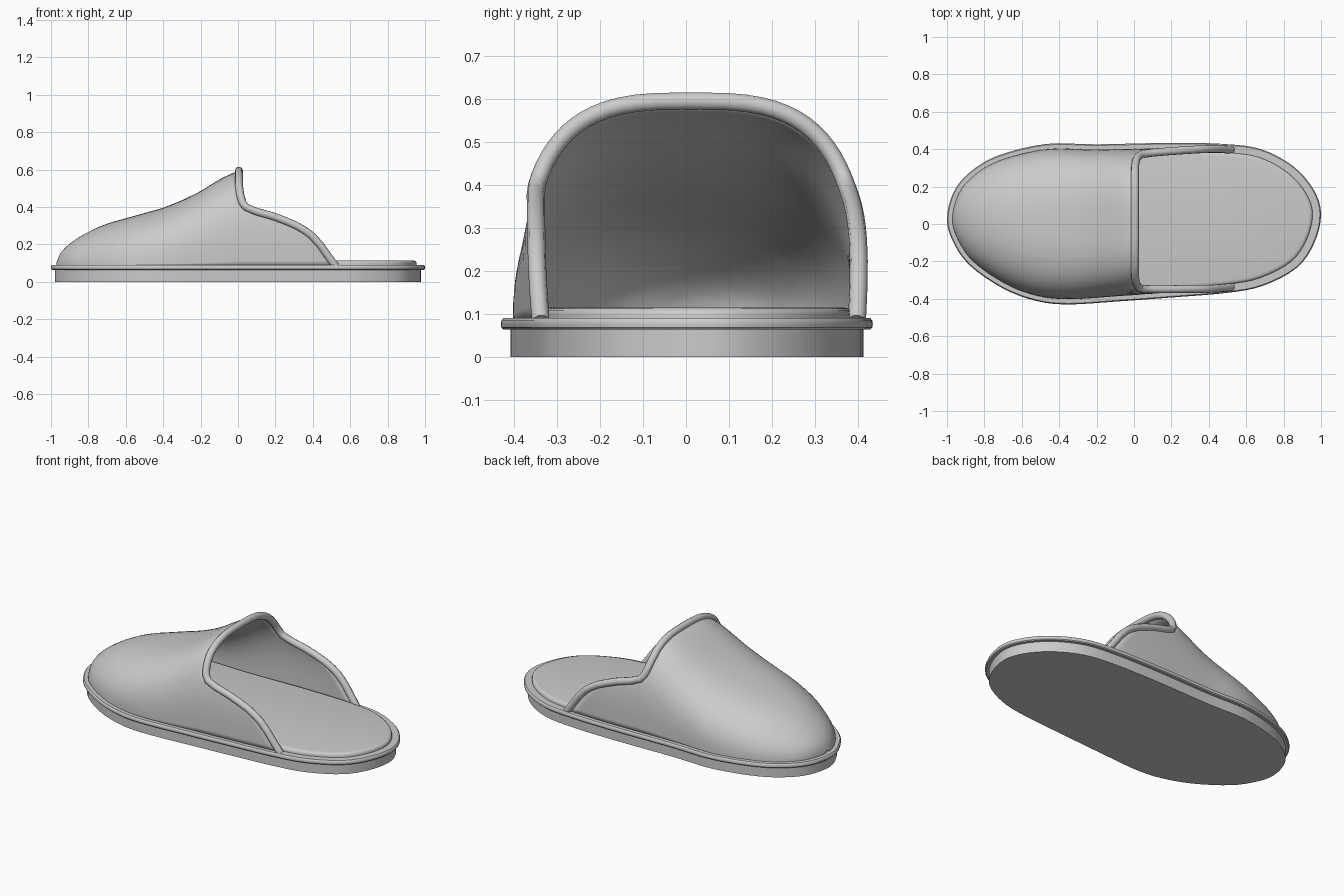
import bpy, bmesh, math
from mathutils import Vector

if "Cube" in bpy.data.objects:
    bpy.data.objects.remove(bpy.data.objects["Cube"])

# Outline of the footbed seen from above (toe at -x, heel at +x)
KEYS = [(-1, .03), (-.965, .17), (-.88, .275), (-.73, .365), (-.47, .428), (-.2, .426),
        (.2, .434), (.48, .428), (.68, .4), (.85, .31), (.96, .185), (1, .055),
        (.965, -.1), (.87, -.235), (.69, -.33), (.5, -.368), (.2, -.393), (-.1, -.415),
        (-.35, -.43), (-.52, -.412), (-.7, -.345), (-.88, -.22), (-.97, -.09)]


def smooth_loop(keys, steps=4):
    """Closed Catmull-Rom loop through the keys."""
    pts, n = [], len(keys)
    for i in range(n):
        a, b, c, d = (Vector(keys[(i + k) % n]) for k in (-1, 0, 1, 2))
        for s in range(steps):
            t = s / steps
            pts.append(.5 * (2 * b + (c - a) * t + (2 * a - 5 * b + 4 * c - d) * t * t
                             + (3 * b - a - 3 * c + d) * t ** 3))
    return pts


def inset(pts, dist):
    """Move a clockwise loop inwards."""
    out, n = [], len(pts)
    for i, p in enumerate(pts):
        t = (pts[(i + 1) % n] - pts[i - 1]).normalized()
        out.append(p + Vector((t.y, -t.x)) * dist)
    return out


def lerp(table, x):
    if x <= table[0][0]:
        return table[0][1]
    for (x0, y0), (x1, y1) in zip(table, table[1:]):
        if x <= x1:
            return y0 + (y1 - y0) * (x - x0) / (x1 - x0)
    return table[-1][1]


def finish(name, bm, angle=35):
    bmesh.ops.recalc_face_normals(bm, faces=bm.faces)
    me = bpy.data.meshes.new(name)
    bm.to_mesh(me)
    bm.free()
    ob = bpy.data.objects.new(name, me)
    bpy.context.collection.objects.link(ob)
    bpy.ops.object.select_all(action='DESELECT')
    ob.select_set(True)
    bpy.context.view_layer.objects.active = ob
    bpy.ops.object.shade_smooth_by_angle(angle=math.radians(angle))
    return ob


OUTLINE = smooth_loop(KEYS)


def slab(name, layers):
    """Stack of inset outlines (inset, z), capped at both ends."""
    bm = bmesh.new()
    rings = [[bm.verts.new((p.x, p.y, z)) for p in inset(OUTLINE, d)] for d, z in layers]
    n = len(OUTLINE)
    for a, b in zip(rings, rings[1:]):
        for i in range(n):
            bm.faces.new((a[i], a[(i + 1) % n], b[(i + 1) % n], b[i]))
    bm.faces.new(rings[0])
    bm.faces.new(rings[-1])
    return finish(name, bm)


# Sole, rounded welt and padded insole
slab("sole", [(.022, 0), (.022, .07)])
slab("welt", [(.022, .064), (.006, .064), (.001, .069), (0, .077), (.001, .085), (.006, .091), (.03, .091)])
slab("insole", [(.045, .085), (.045, .1), (.048, .108), (.055, .113), (.066, .115)])

# Upper: arched sections following the outline and the instep profile
Z0, TOE = .085, -.972
INSTEP = [(-.972, .1), (-.955, .145), (-.93, .178), (-.89, .213), (-.83, .252), (-.75, .292), (-.68, .318),
          (-.6, .34), (-.4, .396), (-.3, .436), (-.2, .485), (-.1, .548), (-.03, .582), (0, .595)]
OPENING = [(.085, .52), (.13, .487), (.2, .437), (.25, .39), (.29, .335), (.32, .27), (.35, .19),
           (.375, .1), (.395, .045), (.42, .025), (.46, .012), (.52, .004), (.6, .004)]
foot = inset(OUTLINE, .028)
left = sorted((p.x, p.y) for p in foot if p.y > .03)
right = sorted((p.x, p.y) for p in foot if p.y < .03)
tip = (TOE, .03)
left, right = [tip] + left, [tip] + right


def section(x, ang):
    """Point on the superelliptic arch at x; ang runs from 0 to pi."""
    yl, yr, h = lerp(left, x), lerp(right, x), lerp(INSTEP, x) - Z0
    k = min(max((x + .8) / .8, 0), 1)
    e = 2 / (2.1 + 1.0 * k)
    c, s = math.cos(ang), max(math.sin(ang), 0)
    f = math.copysign(abs(c) ** e, c)
    return Vector((x, (yl + yr) / 2 + (yl - yr) / 2 * f, Z0 + h * s ** e))


HALF, ROWS = 26, 36
angles = [math.pi / 2 * (i / HALF) ** 1.5 for i in range(HALF + 1)]
angles += [math.pi - a for a in reversed(angles[:-1])]
bm = bmesh.new()
grid = []
for a in angles:
    end = lerp(OPENING, section(0, a).z)
    grid.append([bm.verts.new(section(TOE + .001 + (end - TOE) * (r / ROWS) ** 1.7, a))
                 for r in range(ROWS + 1)])
for a, b in zip(grid, grid[1:]):
    for r in range(ROWS):
        bm.faces.new((a[r], a[r + 1], b[r + 1], b[r]))
edge = [col[-1].co.copy() for col in grid]
bmesh.ops.remove_doubles(bm, verts=bm.verts, dist=.0005)
upper = finish("upper", bm, 60)
thick = upper.modifiers.new("thickness", 'SOLIDIFY')
thick.thickness = .012
thick.offset = -1

# Rolled trim around the opening
cu = bpy.data.curves.new("opening_trim", 'CURVE')
cu.dimensions = '3D'
cu.bevel_depth = .021
cu.bevel_resolution = 3
cu.use_fill_caps = True
sp = cu.splines.new('POLY')
sp.points.add(len(edge) - 1)
for p, co in zip(sp.points, edge):
    p.co = (*co, 1)
sp.use_smooth = True
bpy.context.collection.objects.link(bpy.data.objects.new("opening_trim", cu))
